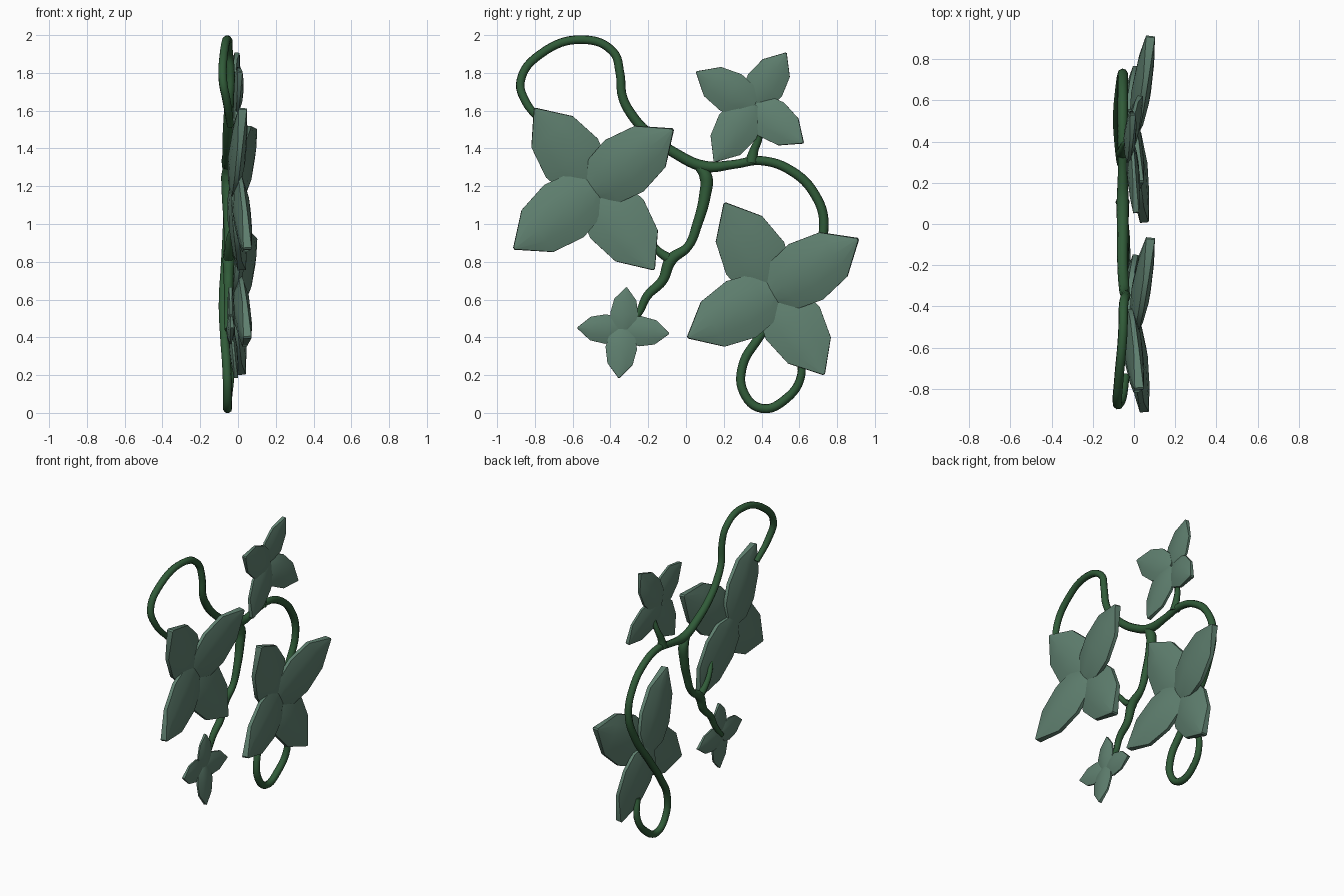
import bpy, bmesh, math
from mathutils import Vector


def material(name, rgb):
    m = bpy.data.materials.new(name)
    m.diffuse_color = (*rgb, 1)
    return m


PETAL = material("petal_green", (0.115, 0.215, 0.16))
VINE = material("vine_green", (0.03, 0.105, 0.04))


def smooth(ob, angle):
    bpy.ops.object.select_all(action='DESELECT')
    ob.select_set(True)
    bpy.context.view_layer.objects.active = ob
    bpy.ops.object.shade_smooth_by_angle(angle=math.radians(angle))


def vine(name, pts):
    """Tapering tube through (y, z, x, radius) points."""
    cu = bpy.data.curves.new(name, 'CURVE')
    cu.dimensions = '3D'
    cu.bevel_depth = 0.93
    cu.bevel_resolution = 2
    cu.resolution_u = 6
    cu.use_fill_caps = True
    sp = cu.splines.new('BEZIER')
    sp.bezier_points.add(len(pts) - 1)
    for bp, (y, z, x, r) in zip(sp.bezier_points, pts):
        bp.co = (x, y, z)
        bp.radius = r
        bp.handle_left_type = bp.handle_right_type = 'AUTO'
    ob = bpy.data.objects.new(name, cu)
    bpy.context.collection.objects.link(ob)
    bpy.ops.object.select_all(action='DESELECT')
    ob.select_set(True)
    bpy.context.view_layer.objects.active = ob
    bpy.ops.object.convert(target='MESH')
    ob = bpy.context.object
    ob.data.materials.clear()
    ob.data.materials.append(VINE)
    smooth(ob, 60)


# petal sections: position along the length, half width, half crown, half rim
SECTIONS = [(-0.03, 0.10, 0.035, 0.02), (0.13, 0.27, 0.068, 0.022),
            (0.38, 0.325, 0.090, 0.022), (0.71, 0.26, 0.075, 0.024),
            (1.0, 0.012, 0.042, 0.040)]


def petal(name, base, tip):
    """Pointed leaf, domed on front and back, with a blunt tip."""
    base, tip = Vector(base), Vector(tip)
    axis = tip - base
    length = axis.length
    side = Vector((1, 0, 0)).cross(axis).normalized()
    up = axis.cross(side).normalized()
    bm = bmesh.new()
    rings = []
    for s, w, crown, rim in SECTIONS:
        ring = []
        for face in (1, -1):
            for u in (-1, -0.5, 0, 0.5, 1):
                u *= face
                h = rim + (crown - rim) * (1 - u * u)
                ring.append(bm.verts.new(base + axis * s + side * (u * w * length)
                                         + up * (face * h * length)))
        rings.append(ring)
    for a, b in zip(rings, rings[1:]):
        for i in range(10):
            j = (i + 1) % 10
            bm.faces.new((a[i], a[j], b[j], b[i]))
    bm.faces.new(rings[0])
    bm.faces.new(rings[-1])
    bmesh.ops.recalc_face_normals(bm, faces=bm.faces)
    me = bpy.data.meshes.new(name)
    bm.to_mesh(me)
    bm.free()
    me.materials.append(PETAL)
    ob = bpy.data.objects.new(name, me)
    bpy.context.collection.objects.link(ob)
    smooth(ob, 40)


def flower(name, y, z, x_bases, tips):
    """Four petals around a centre; tips are (x, y, z), x_bases layer them."""
    for i, (xb, t) in enumerate(zip(x_bases, tips)):
        petal(f"{name}_petal_{i + 1}", (xb, y, z), t)


# Flowers
BIG = (0.005, -0.025, 0.0, -0.025)
flower("left_flower", -0.485, 1.19, BIG,
       [(0.08, -0.07, 1.50), (0.025, -0.80, 1.61),
        (0.05, -0.91, 0.87), (0.02, -0.17, 0.76)])
flower("right_flower", 0.465, 0.64, BIG,
       [(0.08, 0.91, 0.92), (0.025, 0.205, 1.11),
        (0.05, 0.01, 0.40), (0.02, 0.73, 0.205)])
flower("upper_small_flower", 0.35, 1.63, (-0.03, -0.01, -0.03, -0.012),
       [(-0.005, 0.53, 1.905), (0.01, 0.055, 1.805),
        (0.03, 0.62, 1.43), (0.0, 0.15, 1.33)])
flower("lower_small_flower", -0.335, 0.44, (-0.035, -0.045, -0.035, -0.045),
       [(-0.04, -0.315, 0.665), (-0.03, -0.09, 0.42),
        (-0.01, -0.355, 0.185), (-0.03, -0.575, 0.45)])

# Main vine: upper loop, arch, then lower loop
vine("main_vine", [
    (-0.74, 1.52, -0.04, .02), (-0.85, 1.65, -0.06, .024), (-0.875, 1.76, -0.08, .025),
    (-0.77, 1.90, -0.075, .025), (-0.54, 1.976, -0.055, .025), (-0.385, 1.91, -0.05, .025),
    (-0.35, 1.80, -0.04, .025), (-0.335, 1.67, -0.045, .026), (-0.285, 1.575, -0.05, .028),
    (-0.20, 1.48, -0.055, .028),
    (-0.05, 1.37, -0.055, .03), (0.10, 1.305, -0.055, .032), (0.25, 1.315, -0.055, .025),
    (0.40, 1.335, -0.055, .026), (0.56, 1.28, -0.055, .027), (0.68, 1.16, -0.055, .027),
    (0.73, 1.0, -0.055, .027), (0.67, 0.8, -0.065, .027), (0.52, 0.58, -0.078, .026),
    (0.38, 0.39, -0.07, .026), (0.30, 0.25, -0.06, .026), (0.305, 0.11, -0.055, .026),
    (0.40, 0.024, -0.055, .026), (0.53, 0.075, -0.055, .026), (0.61, 0.20, -0.04, .024),
    (0.59, 0.33, -0.03, .02)])

# Hanging branch and side stems
vine("hanging_branch", [
    (0.06, 1.315, -0.055, .024), (0.105, 1.25, -0.055, .037), (0.10, 1.15, -0.055, .033),
    (0.06, 1.0, -0.05, .028), (0.01, 0.88, -0.05, .025), (-0.08, 0.81, -0.05, .034),
    (-0.125, 0.70, -0.05, .028), (-0.205, 0.62, -0.05, .025), (-0.25, 0.53, -0.055, .021),
    (-0.325, 0.44, -0.055, .018)])
vine("left_flower_stem", [
    (-0.08, 0.81, -0.05, .03), (-0.15, 0.86, -0.05, .022), (-0.20, 0.92, -0.045, .019),
    (-0.26, 1.0, -0.02, .015)])
vine("upper_flower_stem", [
    (0.345, 1.325, -0.055, .036), (0.36, 1.39, -0.055, .025), (0.385, 1.45, -0.045, .02),
    (0.40, 1.54, -0.02, .015)])
